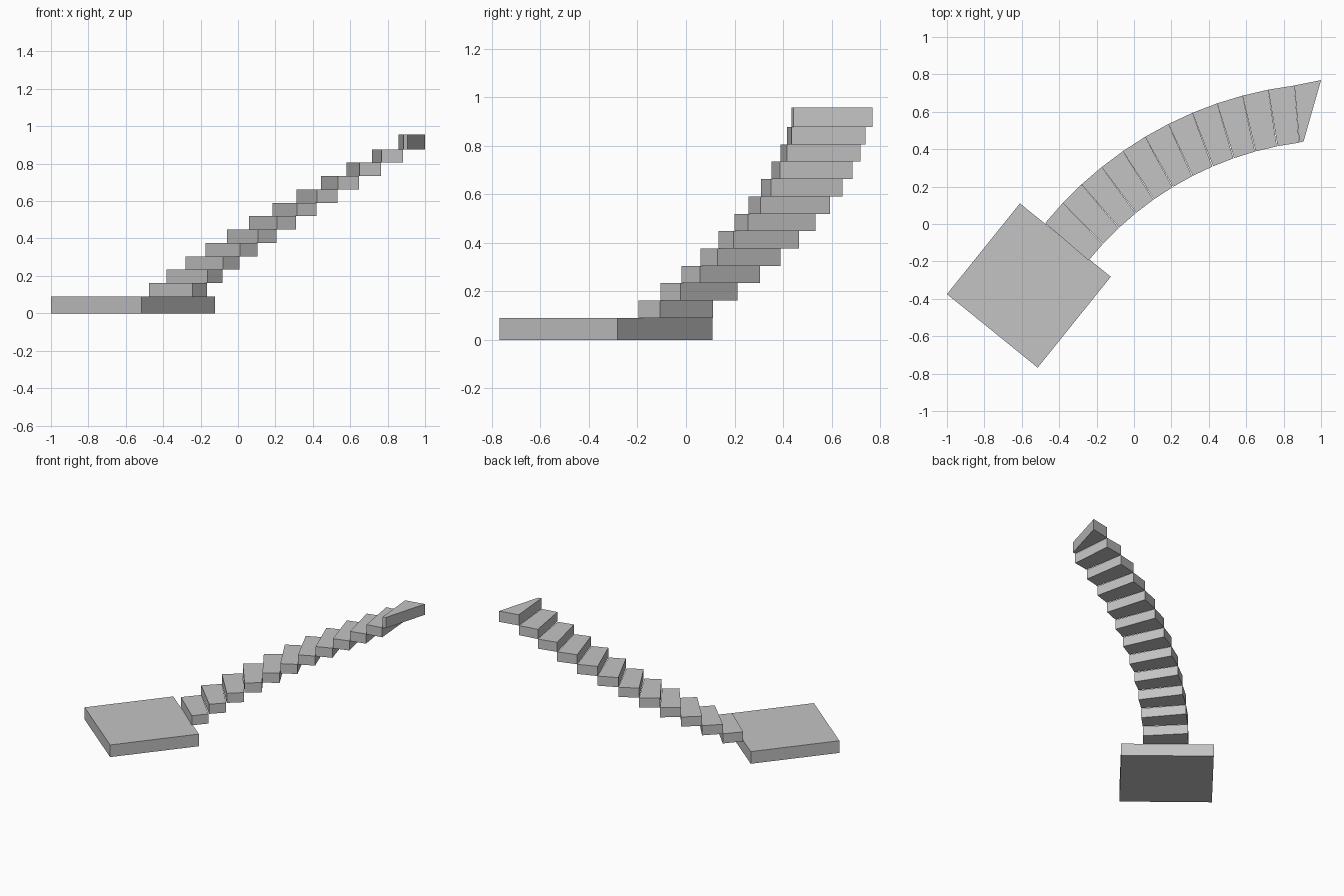
import bpy
import bmesh
from math import cos, sin, radians

default = bpy.data.objects.get("Cube")
if default:
    bpy.data.objects.remove(default, do_unlink=True)

# One plain grey for the whole staircase
grey = bpy.data.materials.new("stone_grey")
grey.use_nodes = True
colour = (0.55, 0.55, 0.55, 1)
grey.diffuse_color = colour
grey.node_tree.nodes["Principled BSDF"].inputs["Base Color"].default_value = colour


def slab(name, outline, bottom, top):
    """Extrude a flat outline into a solid slab."""
    bm = bmesh.new()
    base = bm.faces.new([bm.verts.new((x, y, bottom)) for x, y in outline])
    grown = bmesh.ops.extrude_face_region(bm, geom=[base])["geom"]
    risen = [g for g in grown if isinstance(g, bmesh.types.BMVert)]
    bmesh.ops.translate(bm, verts=risen, vec=(0, 0, top - bottom))
    bmesh.ops.recalc_face_normals(bm, faces=bm.faces)
    mesh = bpy.data.meshes.new(name)
    bm.to_mesh(mesh)
    bm.free()
    mesh.materials.append(grey)
    obj = bpy.data.objects.new(name, mesh)
    bpy.context.collection.objects.link(obj)
    return obj


CENTRE_X, CENTRE_Y = 1.11, -1.292
OUTER, INNER = 2.048, 1.742
START, TURN = 140.69, 3.964
LANDING_TOP, RISE = 0.0905, 0.0715
STEPS = 11


def on_arc(radius, degrees):
    a = radians(degrees)
    return CENTRE_X + radius * cos(a), CENTRE_Y + radius * sin(a)


# Square landing at the foot
slab("landing", [(-1, -0.375), (-0.515, -0.768), (-0.124, -0.282), (-0.61, 0.11)],
     0, LANDING_TOP)

# Curved flight of floating steps, each resting on the one below
for i in range(STEPS):
    near = START - TURN * i
    far = near - TURN
    z = LANDING_TOP + RISE * i
    slab(f"step_{i + 1}",
         [on_arc(OUTER, near), on_arc(INNER, near + 0.28),
          on_arc(INNER, far + 0.42), on_arc(OUTER, far)],
         z, z + RISE)

# Thicker wedge-shaped top step
end = START - TURN * STEPS
z = LANDING_TOP + RISE * STEPS
slab("top_step",
     [on_arc(OUTER, end), on_arc(INNER, end + 0.35), (0.907, 0.443), (1, 0.769)],
     z, 0.957)
